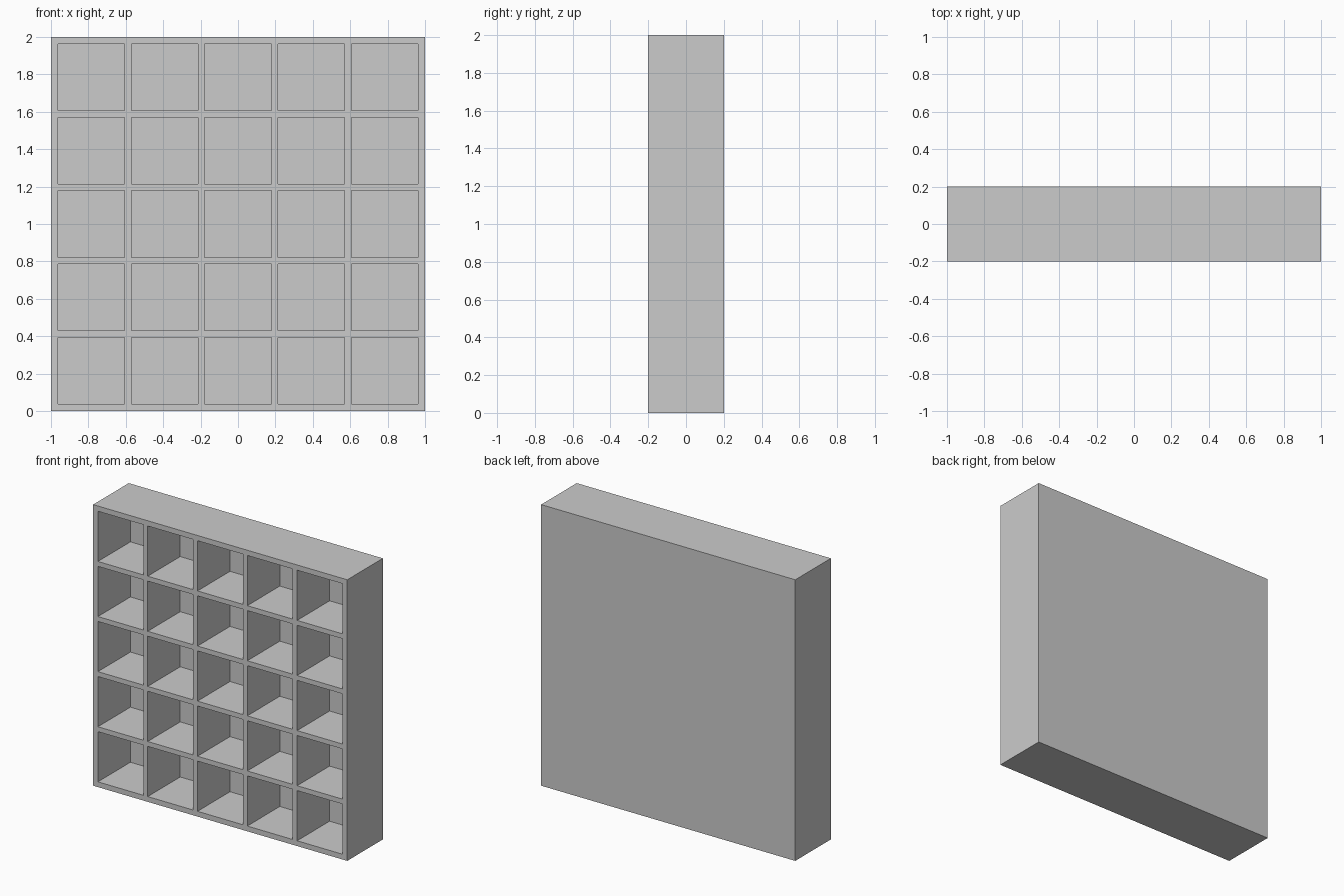
import bpy, bmesh

if "Cube" in bpy.data.objects:
    bpy.data.objects.remove(bpy.data.objects["Cube"])

CELLS, CELL, PITCH = 5, 0.357, 0.392
FRONT, BACK, CELL_BACK = -0.2, 0.2, 0.165

# Grid lines across the front: outer edge, then both sides of every cell
lines = [-1.0]
for i in range(CELLS):
    c = (i - (CELLS - 1) / 2) * PITCH
    lines += [c - CELL / 2, c + CELL / 2]
lines.append(1.0)
n = len(lines)

bm = bmesh.new()

# Front face, split into frame, dividers and cell openings
v = [[bm.verts.new((x, FRONT, z + 1)) for x in lines] for z in lines]
openings = []
for j in range(n - 1):
    for i in range(n - 1):
        f = bm.faces.new((v[j][i], v[j][i + 1], v[j + 1][i + 1], v[j + 1][i]))
        if i % 2 and j % 2:
            openings.append(f)

# Outer sides and back panel
rim = [e for e in bm.edges if e.is_boundary]
geom = bmesh.ops.extrude_edge_only(bm, edges=rim)["geom"]
for w in geom:
    if isinstance(w, bmesh.types.BMVert):
        w.co.y = BACK
bmesh.ops.holes_fill(bm, edges=[e for e in bm.edges if e.is_boundary], sides=0)

# Cells pushed in to the back panel
for f in bmesh.ops.extrude_discrete_faces(bm, faces=openings)["faces"]:
    for w in f.verts:
        w.co.y = CELL_BACK

bmesh.ops.recalc_face_normals(bm, faces=bm.faces[:])

mesh = bpy.data.meshes.new("cube_shelf")
bm.to_mesh(mesh)
bm.free()
shelf = bpy.data.objects.new("cube_shelf", mesh)
bpy.context.collection.objects.link(shelf)
